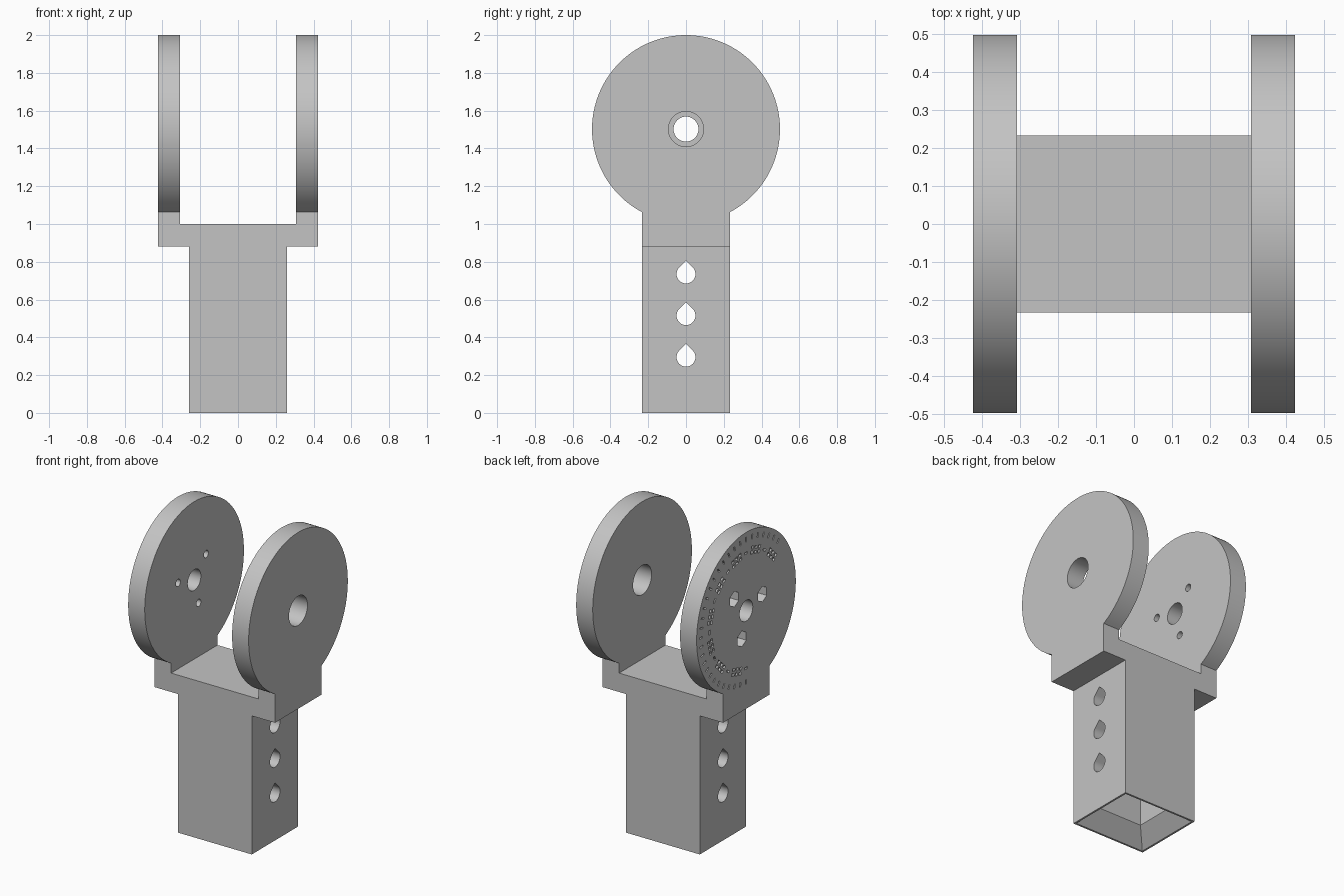
import bpy, bmesh
from math import sin, cos, pi, radians, asin
from mathutils import Matrix, Vector

if "Cube" in bpy.data.objects:
    bpy.data.objects.remove(bpy.data.objects["Cube"])

grey = bpy.data.materials.new("plain_grey")
grey.use_nodes = True
grey.diffuse_color = (0.55, 0.55, 0.55, 1)
grey.node_tree.nodes["Principled BSDF"].inputs["Base Color"].default_value = grey.diffuse_color

OUT, INN = 0.423, 0.307      # outer and inner faces of the arms
HALF_Y = 0.233               # half depth of the stem
AXIS_Z, DISC_R = 1.5025, 0.4975
SHOULDER, SEAT = 0.88, 1.0


def add_loft(bm, rings):
    """Closed solid through rings of matching points."""
    loops = [[bm.verts.new(p) for p in ring] for ring in rings]
    n = len(loops[0])
    for a, b in zip(loops, loops[1:]):
        for i in range(n):
            j = (i + 1) % n
            bm.faces.new((a[i], a[j], b[j], b[i]))
    bm.faces.new(loops[0])
    bm.faces.new(loops[-1])


def along_x(bm, outline, x0, x1):
    """Prism of a (y, z) outline running along x."""
    add_loft(bm, [[(x, y, z) for y, z in outline] for x in (x0, x1)])


def finish(bm, name):
    bmesh.ops.recalc_face_normals(bm, faces=bm.faces)
    mesh = bpy.data.meshes.new(name)
    bm.to_mesh(mesh)
    bm.free()
    mesh.materials.append(grey)
    ob = bpy.data.objects.new(name, mesh)
    bpy.context.collection.objects.link(ob)
    return ob


def circle(r, y, z, n=48, start=0.0):
    return [(y + r * cos(start + 2 * pi * i / n), z + r * sin(start + 2 * pi * i / n))
            for i in range(n)]


def combine(target, tool, operation):
    mod = target.modifiers.new(operation, "BOOLEAN")
    mod.operation, mod.solver, mod.object = operation, "EXACT", tool
    bpy.context.view_layer.objects.active = target
    bpy.ops.object.modifier_apply(modifier=mod.name)
    bpy.data.objects.remove(tool)


# Stem with the wider shoulder, one T profile through the depth
right_half = [(0.26, 0), (0.26, SHOULDER), (OUT, SHOULDER), (OUT, SEAT)]
profile = right_half + [(-x, z) for x, z in reversed(right_half)]
bm = bmesh.new()
add_loft(bm, [[(x, y, z) for x, z in profile] for y in (-HALF_Y, HALF_Y)])
bracket = finish(bm, "clevis_bracket")

# Disc arms with a straight neck
a0 = -pi / 2 + asin(HALF_Y / DISC_R)
sweep = 2 * pi - 2 * asin(HALF_Y / DISC_R)
arc = [(DISC_R * cos(a0 + sweep * i / 120), AXIS_Z + DISC_R * sin(a0 + sweep * i / 120))
       for i in range(121)]
arm = [(-HALF_Y, SHOULDER), (HALF_Y, SHOULDER)] + arc
for side in (-1, 1):
    bm = bmesh.new()
    along_x(bm, arm, side * INN, side * OUT)
    combine(bracket, finish(bm, "disc_arm"), "UNION")

# Socket in the stem, flared at the mouth
bm = bmesh.new()
rings = []
for hx, hy, z in ((0.248, 0.221, -0.01), (0.248, 0.221, 0.0),
                  (0.16, 0.133, 0.1), (0.16, 0.133, 0.82)):
    rings.append([(-hx, -hy, z), (hx, -hy, z), (hx, hy, z), (-hx, hy, z)])
add_loft(bm, rings)
combine(bracket, finish(bm, "socket_cutter"), "DIFFERENCE")

# Teardrop pin holes through the stem
bm = bmesh.new()
r = 0.05
for z in (0.295, 0.515, 0.735):
    drop = [(r * cos(t), z + r * sin(t)) for t in
            (radians(135 + 270 * i / 36) for i in range(37))]
    along_x(bm, drop + [(0, z + r * 2 ** 0.5)], -0.35, 0.35)
combine(bracket, finish(bm, "pin_hole_cutter"), "DIFFERENCE")

# Pivot holes and the three bolt holes
bm = bmesh.new()
along_x(bm, circle(0.093, 0, AXIS_Z), 0.2, 0.5)
along_x(bm, circle(0.066, 0, AXIS_Z), -0.5, -0.2)
bolts = [(0.168 * cos(radians(a)), AXIS_Z + 0.168 * sin(radians(a))) for a in (45, 165, 285)]
for y, z in bolts:
    along_x(bm, circle(0.023, y, z, 24), -0.5, -0.2)
combine(bracket, finish(bm, "hole_cutter"), "DIFFERENCE")

# Hexagonal nut pockets on the outer face
bm = bmesh.new()
for y, z in bolts:
    along_x(bm, circle(0.05, y, z, 6, pi / 6), -0.5, -0.365)
combine(bracket, finish(bm, "nut_pocket_cutter"), "DIFFERENCE")


# Engraved dial: rim ticks and clusters of short bars
def groove(bm, angle, radius, length, width, shift=0.0):
    a = radians(angle)
    out, side = Vector((cos(a), sin(a))), Vector((-sin(a), cos(a)))
    mid = out * radius + side * shift + Vector((0, AXIS_Z))
    corners = [mid + out * (u * length / 2) + side * (v * width / 2)
               for u, v in ((-1, -1), (1, -1), (1, 1), (-1, 1))]
    along_x(bm, [tuple(c) for c in corners], -0.5, -OUT + 0.012)


bm = bmesh.new()
for k in range(31):
    groove(bm, -90 + 7.5 * k, 0.452, 0.03, 0.01)
for k in range(8):
    angle = -75 + 30 * k
    for shift in (-0.036, 0, 0.036):
        for radius in (0.35, 0.38):
            groove(bm, angle, radius, 0.018, 0.022, shift)
    groove(bm, angle - 15, 0.365, 0.012, 0.03)
combine(bracket, finish(bm, "dial_cutter"), "DIFFERENCE")

# Smooth curved walls, keep the hard edges
bpy.ops.object.select_all(action="DESELECT")
bracket.select_set(True)
bpy.context.view_layer.objects.active = bracket
bpy.ops.object.shade_smooth_by_angle(angle=radians(30))
